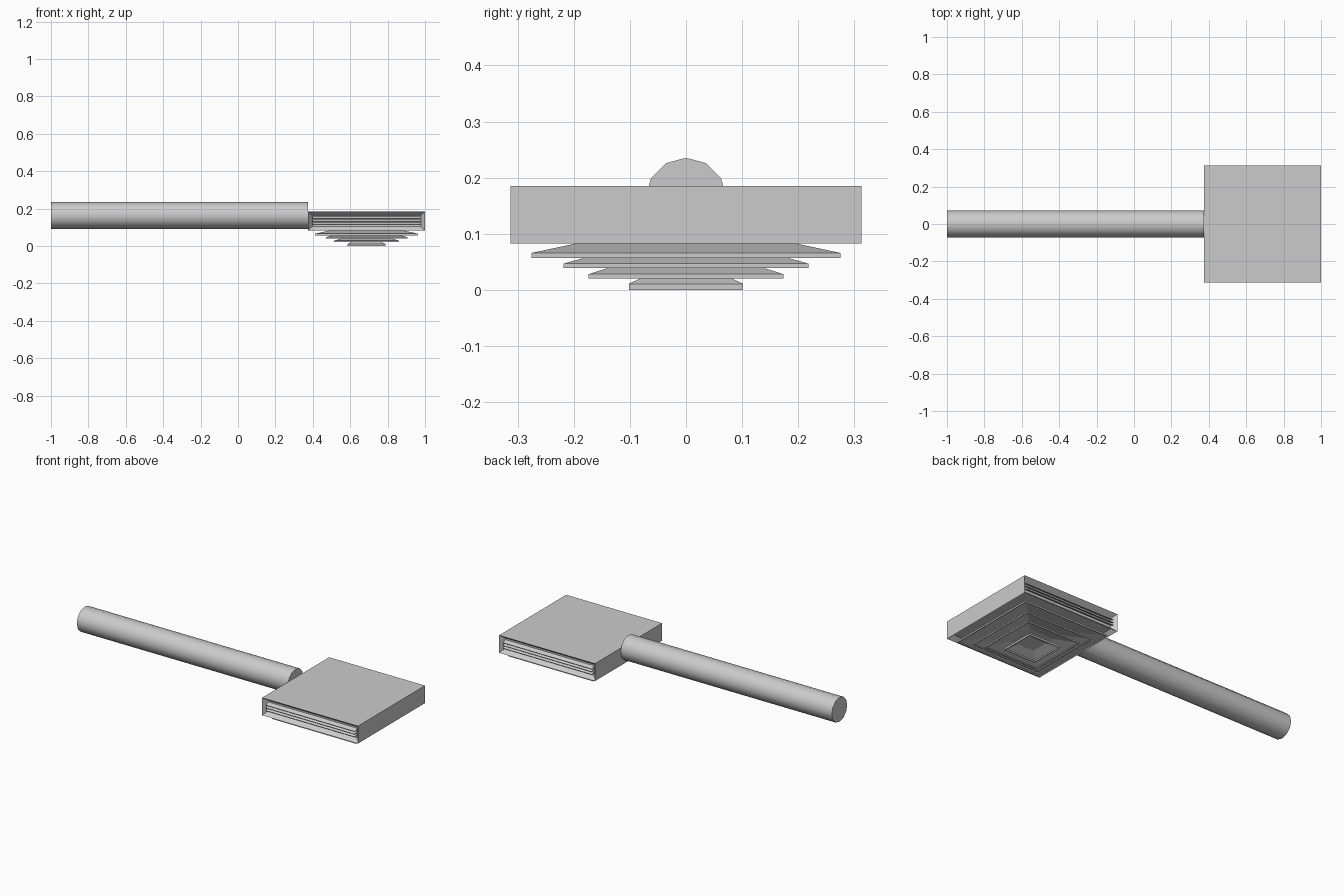
import bpy, bmesh, math
from mathutils import Matrix, Vector

if "Cube" in bpy.data.objects:
    bpy.data.objects.remove(bpy.data.objects["Cube"])

CX = 0.6875      # centre of the square head
HALF = 0.3125    # half width of the head


def finish(bm, name, smooth=False):
    bmesh.ops.recalc_face_normals(bm, faces=bm.faces[:])
    mesh = bpy.data.meshes.new(name)
    bm.to_mesh(mesh)
    bm.free()
    ob = bpy.data.objects.new(name, mesh)
    bpy.context.collection.objects.link(ob)
    if smooth:
        bpy.ops.object.select_all(action='DESELECT')
        ob.select_set(True)
        bpy.context.view_layer.objects.active = ob
        bpy.ops.object.shade_smooth_by_angle(angle=math.radians(40))
    return ob


def box(name, center, size, tilt=0.0):
    bm = bmesh.new()
    bmesh.ops.create_cube(bm, size=1.0, matrix=Matrix.Translation(center)
                          @ Matrix.Rotation(tilt, 4, 'X')
                          @ Matrix.Diagonal((*size, 1)))
    return finish(bm, name)


def square_pan(name, h, z0, z1, t, z2, wall=0.005):
    # inverted square pan: vertical lip, sloped flange, flat roof, open below
    profile = [(t, z2), (h, z1), (h, z0), (h - wall, z0),
               (h - wall, z1 - 0.003), (t, z2 - wall)]
    bm = bmesh.new()
    loops = [[bm.verts.new((CX + sx * r, sy * r, z))
              for sx, sy in ((-1, -1), (1, -1), (1, 1), (-1, 1))]
             for r, z in profile]
    for a, b in zip(loops, loops[1:]):
        for i in range(4):
            j = (i + 1) % 4
            bm.faces.new((a[i], a[j], b[j], b[i]))
    bm.faces.new(loops[0])
    bm.faces.new(loops[-1])
    return finish(bm, name)


# Round duct along x
bm = bmesh.new()
bmesh.ops.create_cone(bm, cap_ends=True, segments=12, radius1=0.072, radius2=0.072,
                      depth=1.375, matrix=Matrix.Translation((-0.3125, 0, 0.1635))
                      @ Matrix.Rotation(math.pi / 2, 4, 'Y'))
finish(bm, "round_duct", smooth=True)

# Square head with recesses in the front, back and bottom
bm = bmesh.new()
bmesh.ops.create_cube(bm, size=1.0, matrix=Matrix.Translation((CX, 0, 0.134))
                      @ Matrix.Diagonal((2 * HALF, 2 * HALF, 0.103, 1)))
bm.normal_update()
recessed = [f for f in bm.faces if abs(f.normal.y) > 0.9 or f.normal.z < -0.9]
normals = [f.normal.copy() for f in recessed]
bmesh.ops.inset_individual(bm, faces=recessed, thickness=0.022, use_even_offset=True)
for f, n in zip(recessed, normals):
    depth = 0.02 if n.z < -0.9 else 0.03
    for v in f.verts:
        v.co -= n * depth
finish(bm, "plenum_box")

# Tilted slats in the side openings
for side, label in ((-1, "front"), (1, "back")):
    for i in range(3):
        box(f"{label}_slat_{i + 1}", (CX, side * (HALF - 0.016), 0.118 + 0.016 * i),
            (0.581, 0.024, 0.003), tilt=-side * math.radians(25))

# Nested square diffuser vanes under the head
vanes = [(0.275, 0.057, 0.066, 0.12, 0.099),
         (0.218, 0.039, 0.047, 0.10, 0.080),
         (0.174, 0.020, 0.028, 0.08, 0.058),
         (0.102, 0.000, 0.011, 0.05, 0.035)]
for i, v in enumerate(vanes):
    square_pan(f"diffuser_vane_{i + 1}", *v)
